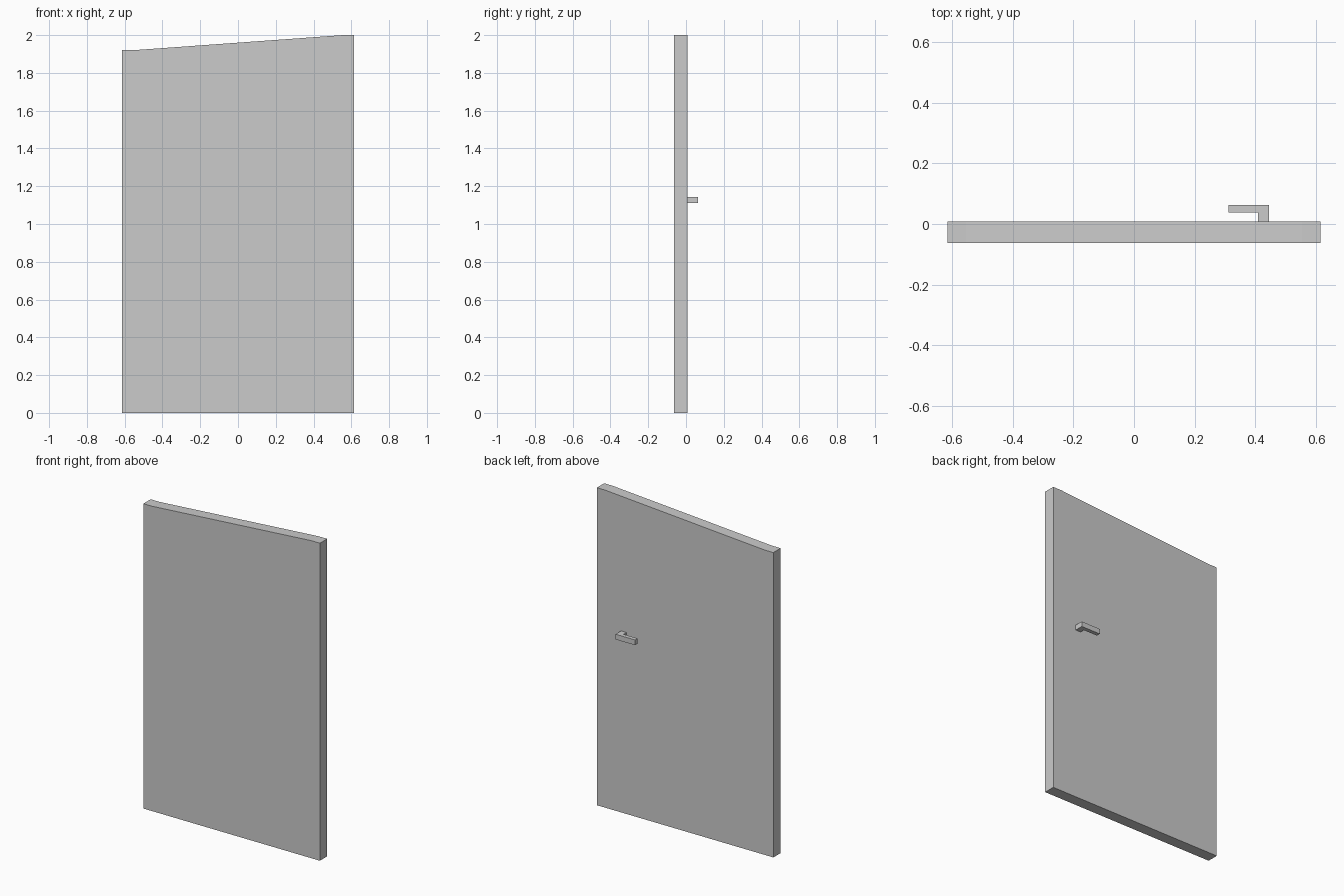
import bpy, bmesh
from mathutils import Vector

if "Cube" in bpy.data.objects:
    bpy.data.objects.remove(bpy.data.objects["Cube"])


def extrude_profile(name, points, offset):
    """Flat polygon extruded along offset into a closed solid."""
    bm = bmesh.new()
    face = bm.faces.new([bm.verts.new(p) for p in points])
    res = bmesh.ops.extrude_face_region(bm, geom=[face], use_keep_orig=True)
    verts = [g for g in res["geom"] if isinstance(g, bmesh.types.BMVert)]
    bmesh.ops.translate(bm, verts=verts, vec=Vector(offset))
    bmesh.ops.recalc_face_normals(bm, faces=bm.faces[:])
    mesh = bpy.data.meshes.new(name)
    bm.to_mesh(mesh)
    bm.free()
    obj = bpy.data.objects.new(name, mesh)
    bpy.context.collection.objects.link(obj)
    return obj


# Door panel: sloping top edge with a short level run at each end
W, FLAT, FRONT, BACK = 0.615, 0.06, -0.0635, 0.009
LOW, HIGH = 1.92, 2.0
outline = [(-W, 0), (W, 0), (W, HIGH), (W - FLAT, HIGH),
           (-W + FLAT, LOW), (-W, LOW)]
extrude_profile("door_panel", [(x, FRONT, z) for x, z in outline],
                (0, BACK - FRONT, 0))

# L-shaped lever handle on the back
Z0, Z1 = 1.11, 1.143
lever = [(0.409, BACK), (0.446, BACK), (0.446, 0.0635),
         (0.311, 0.0635), (0.311, 0.038), (0.409, 0.038)]
extrude_profile("door_handle", [(x, y, Z0) for x, y in lever],
                (0, 0, Z1 - Z0))
